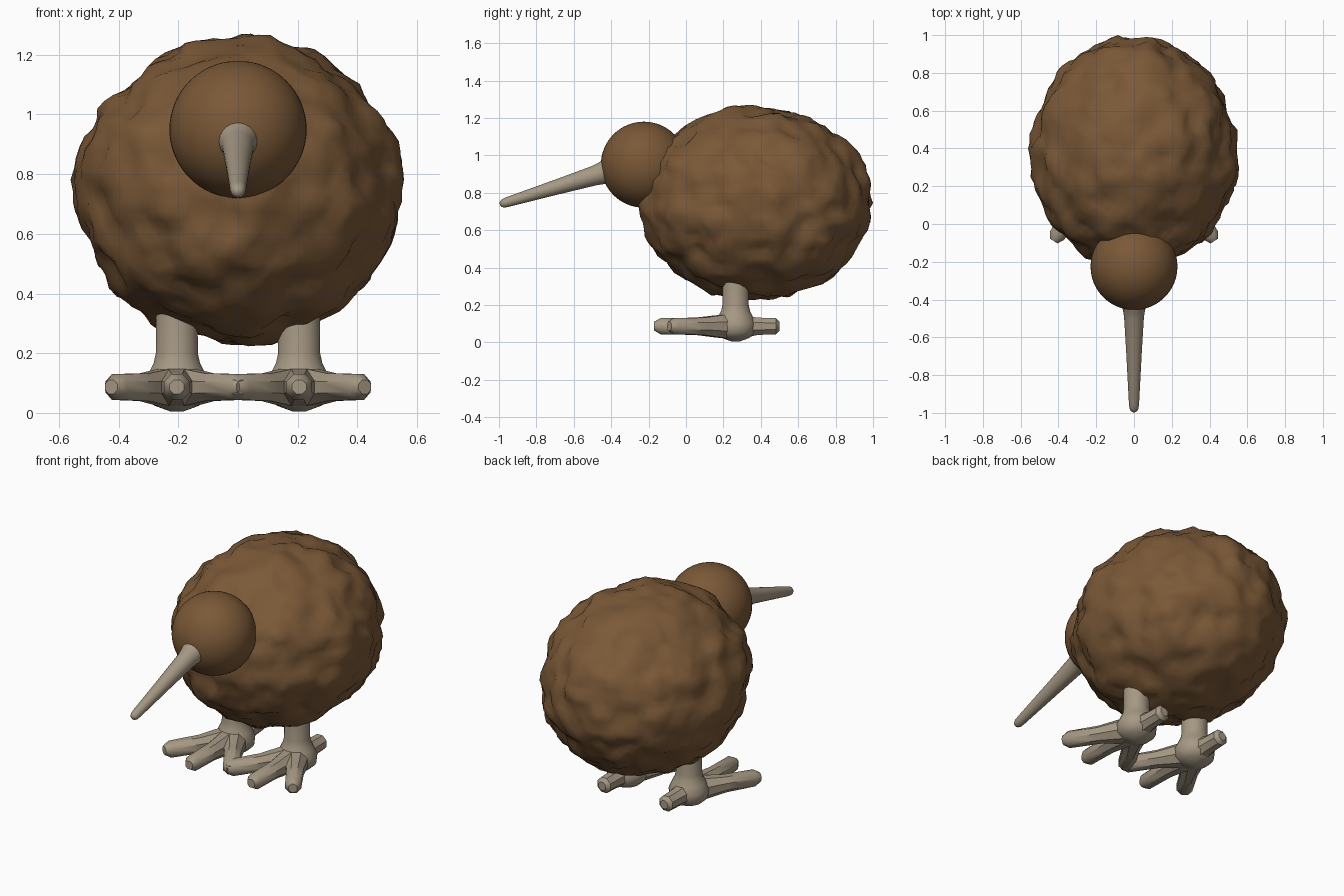
import bpy, bmesh, math
from mathutils import Vector, noise

if "Cube" in bpy.data.objects:
    bpy.data.objects.remove(bpy.data.objects["Cube"])


def material(name, rgb):
    m = bpy.data.materials.new(name)
    m.diffuse_color = (*rgb, 1)
    m.use_nodes = True
    m.node_tree.nodes["Principled BSDF"].inputs["Base Color"].default_value = m.diffuse_color
    return m


BROWN = material("feather brown", (0.195, 0.098, 0.038))
HORN = material("horn beige", (0.38, 0.315, 0.23))


def finish(name, bm, mat, angle=50):
    bmesh.ops.recalc_face_normals(bm, faces=bm.faces)
    me = bpy.data.meshes.new(name)
    bm.to_mesh(me)
    bm.free()
    me.materials.append(mat)
    ob = bpy.data.objects.new(name, me)
    bpy.context.collection.objects.link(ob)
    bpy.ops.object.select_all(action='DESELECT')
    ob.select_set(True)
    bpy.context.view_layer.objects.active = ob
    bpy.ops.object.shade_smooth_by_angle(angle=math.radians(angle))
    return ob


def tube(bm, start, end, profile, sides):
    """Round tube along start-end; profile is (distance fraction, radius)."""
    start, end = Vector(start), Vector(end)
    turn = (end - start).to_track_quat('Z', 'Y')
    rings = []
    for t, r in profile:
        c = start.lerp(end, t)
        rings.append([bm.verts.new(c + turn @ Vector((
            r * math.cos(2 * math.pi * (i + 0.5) / sides),
            r * math.sin(2 * math.pi * (i + 0.5) / sides), 0)))
            for i in range(sides)])
    for a, b in zip(rings, rings[1:]):
        for i in range(sides):
            j = (i + 1) % sides
            bm.faces.new((a[i], a[j], b[j], b[i]))
    bm.faces.new(rings[0])
    bm.faces.new(rings[-1])


# Lumpy feathered body
bm = bmesh.new()
bmesh.ops.create_icosphere(bm, subdivisions=5, radius=1)
for v in bm.verts:
    n = v.co.normalized()
    p = Vector((n.x * 0.54, n.y * 0.61, n.z * 0.51))
    bump = 0.034 * noise.noise(p * 7 + Vector((3, 1, 5))) \
        + 0.022 * noise.noise(p * 15 + Vector((8, 2, 4)))
    v.co = p + n * bump + Vector((0, 0.375, 0.745))
# pin the tail to the overall length
back = max(v.co.y for v in bm.verts)
for v in bm.verts:
    if v.co.y > 0.375:
        v.co.y = 0.375 + (v.co.y - 0.375) * 0.625 / (back - 0.375)
finish("body", bm, BROWN, 60)

# Smooth round head
bm = bmesh.new()
bmesh.ops.create_uvsphere(bm, u_segments=48, v_segments=32, radius=0.23)
bmesh.ops.translate(bm, verts=bm.verts, vec=(0, -0.225, 0.95))
finish("head", bm, BROWN)

# Long tapering beak with a flared root and rounded tip
bm = bmesh.new()
tube(bm, (0, -0.38, 0.925), (0, -0.995, 0.738),
     [(0, 0.075), (0.08, 0.068), (0.12, 0.059), (0.18, 0.053), (0.5, 0.041),
      (0.93, 0.027), (0.97, 0.024), (0.99, 0.017), (1, 0.008)], 24)
finish("beak", bm, HORN)

# Legs and feet
for side, label in ((-1, "left"), (1, "right")):
    x = 0.205 * side
    bm = bmesh.new()
    # shank flaring into a cone-bottomed ankle
    tube(bm, (x, 0.265, 0), (x, 0.265, 0.4),
         [(0.01, 0.02), (0.06, 0.075), (0.13, 0.105), (0.25, 0.11),
          (0.35, 0.092), (0.42, 0.078), (0.5, 0.071), (1, 0.07)], 24)
    finish(label + "_leg", bm, HORN)
    # three front toes and a hind toe
    bm = bmesh.new()
    for dx, y in ((-0.22, -0.09), (0, -0.17), (0.22, -0.09), (0, 0.5)):
        tube(bm, (x, 0.265, 0.085), (x + dx, y, 0.087),
             [(0, 0.075), (0.25, 0.064), (0.5, 0.05), (0.92, 0.047), (1, 0.026)], 8)
    finish(label + "_toes", bm, HORN, 40)
